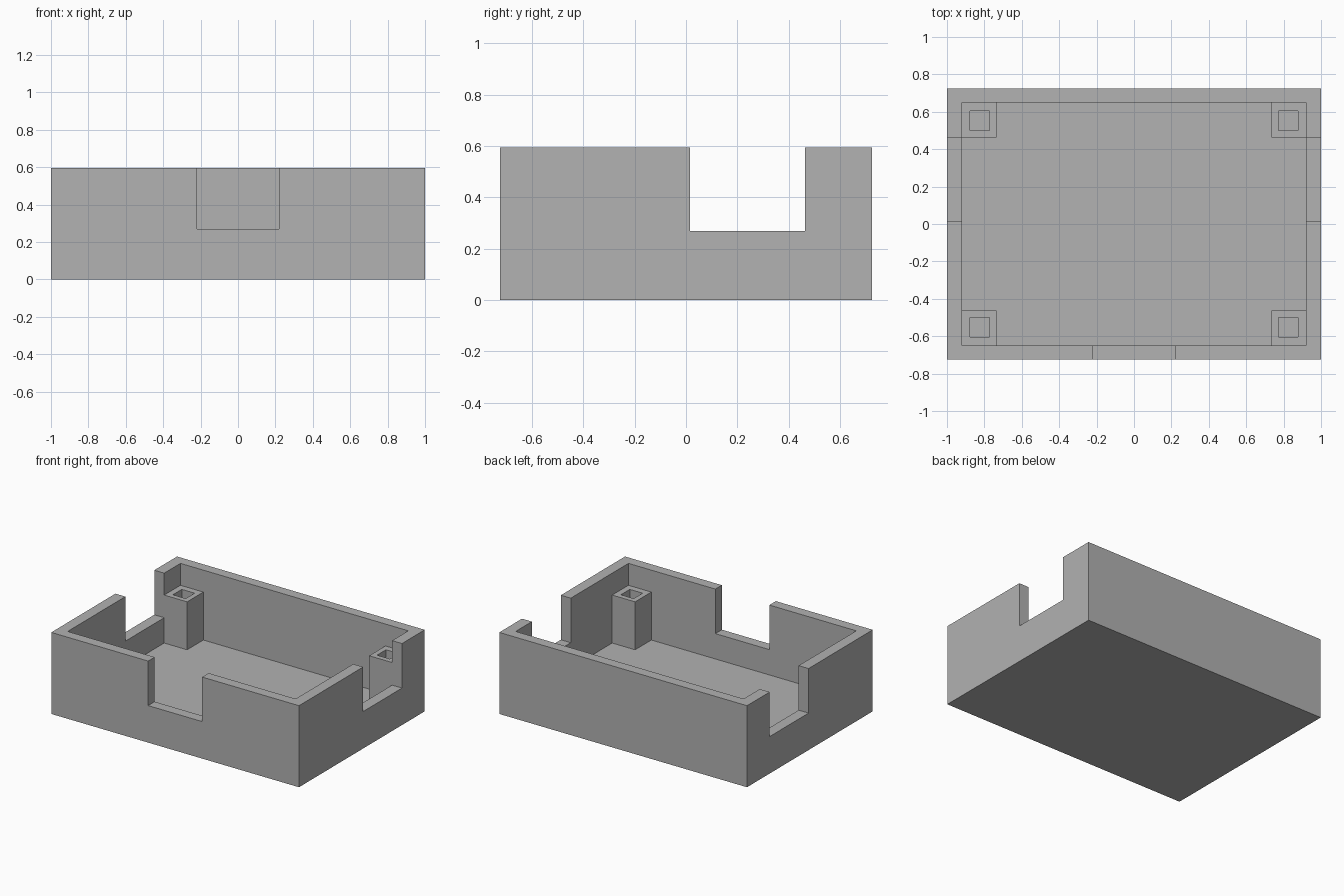
import bpy

if "Cube" in bpy.data.objects:
    bpy.data.objects.remove(bpy.data.objects["Cube"])

HX, HY, H = 1.0, 0.725, 0.595        # outer half sizes and height
IX, IY, FLOOR = 0.92, 0.65, 0.085    # inner half sizes and floor thickness
POST_X, POST_Y, POST_TOP = 0.735, 0.463, 0.435
SILL = 0.27                          # bottom of the wall notches

grey = bpy.data.materials.new("grey")
grey.diffuse_color = (0.445, 0.445, 0.445, 1)
grey.use_nodes = True
grey.node_tree.nodes["Principled BSDF"].inputs["Base Color"].default_value = grey.diffuse_color


def box(name, lo, hi):
    """Axis-aligned box between two corners."""
    verts = [(x, y, z) for z in (lo[2], hi[2])
             for x, y in ((lo[0], lo[1]), (hi[0], lo[1]), (hi[0], hi[1]), (lo[0], hi[1]))]
    faces = [(3, 2, 1, 0), (4, 5, 6, 7)]
    faces += [(i, (i + 1) % 4, (i + 1) % 4 + 4, i + 4) for i in range(4)]
    mesh = bpy.data.meshes.new(name)
    mesh.from_pydata(verts, [], faces)
    mesh.materials.append(grey)
    obj = bpy.data.objects.new(name, mesh)
    bpy.context.collection.objects.link(obj)
    return obj


def combine(target, name, lo, hi, operation):
    """Boolean a helper box into the target, then remove the helper."""
    helper = box(name, lo, hi)
    helper.hide_render = True
    mod = target.modifiers.new(name, 'BOOLEAN')
    mod.operation = operation
    mod.solver = 'EXACT'
    mod.object = helper
    bpy.context.view_layer.objects.active = target
    bpy.ops.object.modifier_apply(modifier=mod.name)
    bpy.data.objects.remove(helper)


def corner(sx, sy, x0, x1, y0, y1):
    """Mirror an x and y range into one corner."""
    xs, ys = sorted((sx * x0, sx * x1)), sorted((sy * y0, sy * y1))
    return xs[0], ys[0], xs[1], ys[1]


# Open tray: solid block with the inside cut out
tray = box("open_tray", (-HX, -HY, 0), (HX, HY, H))
combine(tray, "cavity", (-IX, -IY, FLOOR), (IX, IY, H + 0.1), 'DIFFERENCE')

# Corner posts, sunk slightly into walls and floor, with square sockets
for sx in (-1, 1):
    for sy in (-1, 1):
        x0, y0, x1, y1 = corner(sx, sy, POST_X, IX + 0.02, POST_Y, IY + 0.02)
        combine(tray, "post", (x0, y0, FLOOR - 0.02), (x1, y1, POST_TOP), 'UNION')
        x0, y0, x1, y1 = corner(sx, sy, 0.772, 0.876, 0.50, 0.603)
        combine(tray, "socket", (x0, y0, FLOOR), (x1, y1, POST_TOP + 0.05), 'DIFFERENCE')

# Front notch and the pair of side notches
combine(tray, "front_notch", (-0.218, -HY - 0.1, SILL), (0.218, -IY + 0.04, H + 0.1), 'DIFFERENCE')
for sx in (-1, 1):
    x0, y0, x1, y1 = corner(sx, 1, IX - 0.04, HX + 0.1, 0.015, POST_Y)
    combine(tray, "side_notch", (x0, y0, SILL), (x1, y1, H + 0.1), 'DIFFERENCE')
